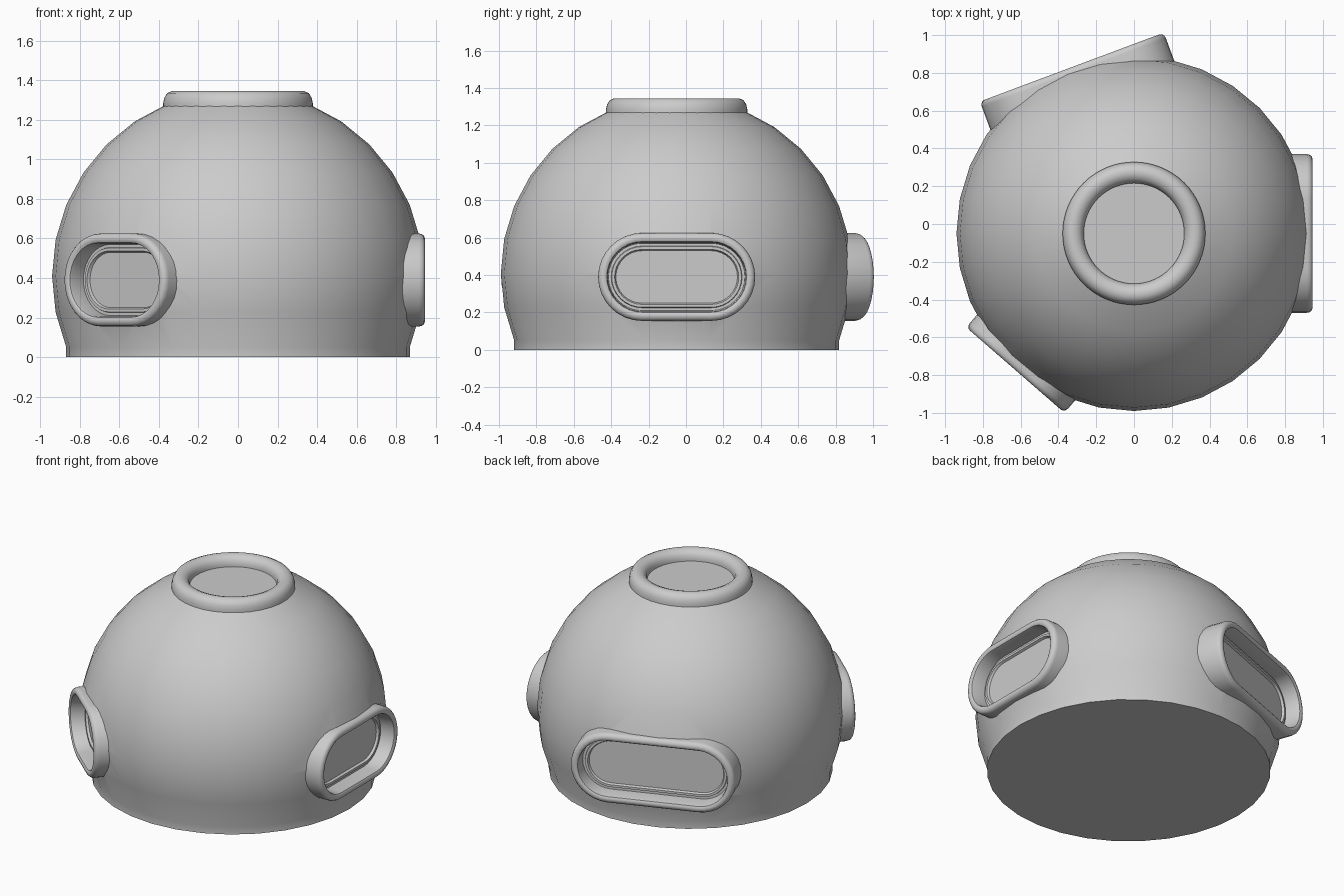
import bpy, bmesh, math
from mathutils import Matrix, Vector

if "Cube" in bpy.data.objects:
    bpy.data.objects.remove(bpy.data.objects["Cube"])

CY = -0.05            # dome axis sits slightly towards the front
R, ZC = 0.94, 0.41    # dome sphere radius and centre height


def make_object(name, bm):
    bmesh.ops.recalc_face_normals(bm, faces=bm.faces)
    me = bpy.data.meshes.new(name)
    bm.to_mesh(me)
    bm.free()
    ob = bpy.data.objects.new(name, me)
    bpy.context.collection.objects.link(ob)
    return ob


def smooth(ob, angle=35):
    bpy.ops.object.select_all(action='DESELECT')
    ob.select_set(True)
    bpy.context.view_layer.objects.active = ob
    bpy.ops.object.shade_smooth_by_angle(angle=math.radians(angle))


def loft(loops, closed=False, caps=(False, False)):
    """Bridge equal-length point loops into a skin."""
    bm = bmesh.new()
    rows = [[bm.verts.new(p) for p in loop] for loop in loops]
    n = len(rows[0])
    pairs = list(zip(rows, rows[1:])) + ([(rows[-1], rows[0])] if closed else [])
    for a, b in pairs:
        for i in range(n):
            j = (i + 1) % n
            bm.faces.new((a[i], a[j], b[j], b[i]))
    if caps[0]:
        bm.faces.new(rows[0])
    if caps[1]:
        bm.faces.new(rows[-1])
    return bm


def circle(r, z, n):
    return [(r * math.cos(2 * math.pi * i / n),
             CY + r * math.sin(2 * math.pi * i / n), z) for i in range(n)]


def stadium(half_len, half_h, depth, place, n=16):
    """Pill outline in a window plane, sunk by depth."""
    pts = []
    for side in (0, 1):
        cx = (half_len - half_h) * (1 - 2 * side)
        for i in range(n + 1):
            a = -math.pi / 2 + math.pi * (i / n + side)
            pts.append(place @ Vector((-depth, cx + half_h * math.cos(a), half_h * math.sin(a))))
    return pts


# Dome body: short straight base, sphere rows, flat top
rows = [(R * math.cos(math.radians(11.25 * k)), ZC + R * math.sin(math.radians(11.25 * k)))
        for k in range(-2, 7)]
rows.insert(0, (rows[0][0], 0.0))
dome = make_object("dome", loft([circle(r, z, 32) for r, z in rows], caps=(True, True)))

# Windows: name, facing angle, face distance, half length
windows = [("right_window", 0, 0.945, 0.42),
           ("back_window", 110.5, 0.94, 0.52),
           ("front_window", 229, 0.958, 0.345)]
HALF_H, WIN_Z = 0.235, 0.39
# Frame section: inset from outline, depth behind the front face
frame = [(0, .23), (0, .03), (.003, .016), (.011, .005), (.024, 0), (.036, 0), (.046, .006),
         (.05, .018), (.055, .1), (.07, .1), (.073, .09), (.088, .09), (.095, .105)]

cutters = []
for name, ang, dist, half in windows:
    place = (Matrix.Translation((0, CY, WIN_Z)) @ Matrix.Rotation(math.radians(ang), 4, 'Z')
             @ Matrix.Translation((dist, 0, 0)))
    # Frame with glass pane closing the innermost loop
    bm = loft([stadium(half - o, HALF_H - o, d, place) for o, d in frame], caps=(True, True))
    smooth(make_object(name, bm))
    # Pocket cutter for the dome
    cut = make_object(name + "_cutter", loft([stadium(half - .03, HALF_H - .03, d, place)
                                              for d in (-.2, .15)], caps=(True, True)))
    cut.hide_render = True
    mod = dome.modifiers.new("pocket", 'BOOLEAN')
    mod.operation, mod.solver, mod.object = 'DIFFERENCE', 'EXACT', cut
    cutters.append(cut)

# Bake the pockets into the dome
dg = bpy.context.evaluated_depsgraph_get()
dome_mesh = bpy.data.meshes.new_from_object(dome.evaluated_get(dg))
dome.modifiers.clear()
dome.data = dome_mesh
for cut in cutters:
    bpy.data.objects.remove(cut)
smooth(dome, 20)

# Rounded collar on top
collar = [(.378, 1.26), (.378, 1.285), (.372, 1.312), (.358, 1.334), (.335, 1.345),
          (.312, 1.345), (.288, 1.335), (.272, 1.315), (.266, 1.29), (.266, 1.26)]
smooth(make_object("top_collar", loft([circle(r, z, 64) for r, z in collar], closed=True)))
